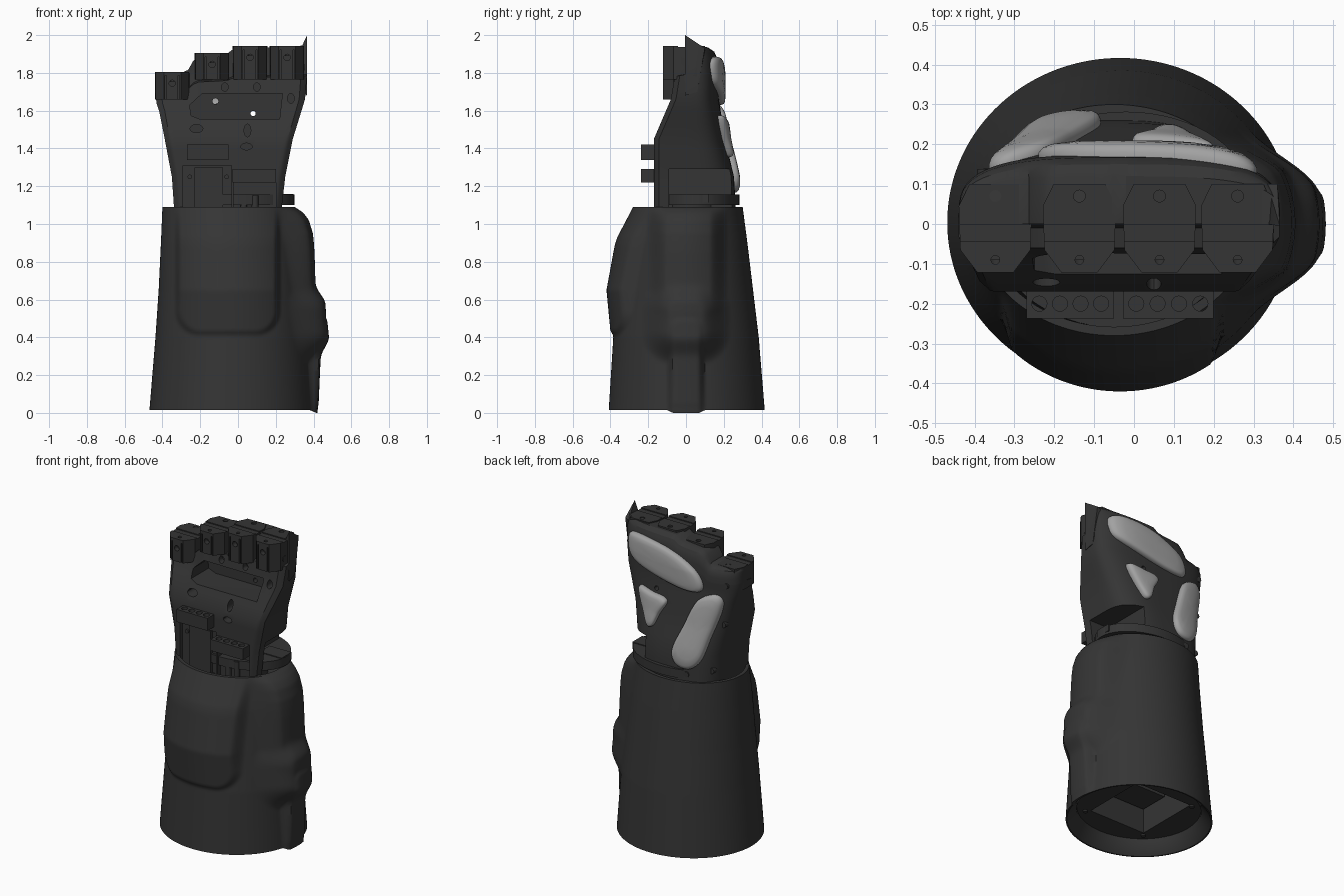
import bpy, bmesh, math
from mathutils import Vector, Matrix

if "Cube" in bpy.data.objects:
    bpy.data.objects.remove(bpy.data.objects["Cube"])


def material(name, v):
    m = bpy.data.materials.new(name)
    m.diffuse_color = (v, v, v, 1)
    m.use_nodes = True
    m.node_tree.nodes["Principled BSDF"].inputs["Base Color"].default_value = m.diffuse_color
    return m


DARK, LIGHT = material("dark_plastic", 0.035), material("grip_rubber", 0.36)


def finish(name, bm, mat=DARK, angle=32):
    bmesh.ops.recalc_face_normals(bm, faces=bm.faces)
    me = bpy.data.meshes.new(name)
    bm.to_mesh(me)
    bm.free()
    me.materials.append(mat)
    ob = bpy.data.objects.new(name, me)
    bpy.context.collection.objects.link(ob)
    smooth(me, angle)
    return ob


def smooth(me, angle=32):
    me.shade_smooth()
    me.set_sharp_from_angle(angle=math.radians(angle))


def loft(bm, rings, wrap=False):
    vs = [[bm.verts.new(p) for p in r] for r in rings]
    n = len(vs[0])
    for a, b in zip(vs, vs[1:] + (vs[:1] if wrap else [])):
        for i in range(n):
            j = (i + 1) % n
            bm.faces.new((a[i], a[j], b[j], b[i]))
    return vs


def prism(name, pts, lo, hi, axis='z'):
    put = (lambda a, b, t: (a, b, t)) if axis == 'z' else (lambda a, b, t: (a, t, b))
    bm = bmesh.new()
    vs = loft(bm, [[put(a, b, t) for a, b in pts] for t in (lo, hi)])
    bm.faces.new(vs[0])
    bm.faces.new(vs[1])
    return finish(name, bm)


def box(name, x0, x1, y0, y1, z0, z1):
    return prism(name, [(x0, y0), (x1, y0), (x1, y1), (x0, y1)], z0, z1)


def ellipse(cx, cy, rx, ry, n=24):
    return [(cx + rx * math.cos(2 * math.pi * i / n), cy + ry * math.sin(2 * math.pi * i / n)) for i in range(n)]


def cut(ob, cutters):
    for c in cutters:
        c.hide_render = True
        m = ob.modifiers.new("cut", 'BOOLEAN')
        m.operation, m.solver, m.object = 'DIFFERENCE', 'EXACT', c
    bpy.context.view_layer.update()
    me = bpy.data.meshes.new_from_object(ob.evaluated_get(bpy.context.evaluated_depsgraph_get()))
    ob.modifiers.clear()
    ob.data = me
    smooth(me)
    for c in cutters:
        bpy.data.objects.remove(c)


def table(rows, z):
    if z <= rows[0][0]:
        return rows[0][1:]
    for a, b in zip(rows, rows[1:]):
        if z <= b[0]:
            t = (z - a[0]) / (b[0] - a[0])
            return [p + (q - p) * t for p, q in zip(a[1:], b[1:])]
    return rows[-1][1:]


# Forearm sleeve: tapered tube with a raised front panel and side housing
SLEEVE = [(0, -.47, .40, -.41, .418), (.4, -.437, .375, -.385, .385), (.65, -.42, .35, -.355, .355),
          (.9, -.408, .325, -.32, .325), (1.09, -.40, .30, -.28, .30)]
PANEL = [(.40, .012), (.65, .066), (.88, .056), (.93, .05), (1.09, 0)]
COLUMN = [(.35, .03), (.6, .058), (.85, .075), (.95, .078), (1.02, .066), (1.06, .042), (1.09, 0)]
STEM = [(0, .018), (.05, .03), (.2, .046), (.33, .06), (.45, .06)]


def mask(u, v, cu, cv, hu, hv, r, soft):
    du, dv = abs(u - cu) - hu + r, abs(v - cv) - hv + r
    d = math.hypot(max(du, 0), max(dv, 0)) + min(max(du, dv), 0) - r
    t = min(max(.5 - d / soft, 0), 1)
    return t * t * (3 - 2 * t)


def sleeve_ring(z, inset=0.0, bumps=True, n=200):
    xl, xr, yf, yb = table(SLEEVE, z)
    cx, cy = (xl + xr) / 2, (yf + yb) / 2
    out = []
    for x, y in ellipse(cx, cy, (xr - xl) / 2 - inset, (yb - yf) / 2 - inset, n):
        zz = z
        if bumps and y < cy:
            y -= mask(x, z, -.055, .80, .265, .38, .12, .035) * table(PANEL, z)[0]
        if bumps and x > cx:
            stem = mask(y, z, 0, .15, .085, .35, .05, .035)
            col = mask(y, z, .01, .85, .165, .36, .08, .10) * table(COLUMN, z)[0]
            knob = mask(y, z, 0, .49, .16, .165, .11, .16) * .1
            x += (col ** 3 + knob ** 3 + (stem * table(STEM, z)[0]) ** 3) ** (1 / 3)
            zz -= stem * .015 if z < .02 else 0
        out.append((x, y, zz))
    return out


bm = bmesh.new()
rows = [sleeve_ring(.015 + 1.075 * i / 84) for i in range(85)]
rows += [sleeve_ring(z, d, False) for z, d in ((1.09, .022), (.6, .035), (.08, .06), (.015, .008))]
loft(bm, rows, True)
finish("forearm_sleeve", bm, angle=40)

# Inner core with an open pocket underneath
bm = bmesh.new()
v = loft(bm, [sleeve_ring(z, .04, False, 64) for z in (.1, .6, 1.0)])
bm.faces.new(v[0])
bm.faces.new(v[-1])
cut(finish("sleeve_core", bm), [box("c", -.24, .16, -.2, .22, 0, .8)])
box("pocket_unit", -.23, .0, -.19, .0, .25, .8)
for i in range(4):
    a = math.radians(45 + 90 * i)
    prism("core_screw", ellipse(-.035 + .31 * math.cos(a), .31 * math.sin(a), .014, .014, 12), .09, .11)

# Palm body: flat front, arched back, stepped top edge
PALM = [(1.03, -.335, .225, -.17, .265), (1.25, -.35, .25, -.17, .252), (1.45, -.388, .29, -.17, .205),
        (1.66, -.43, .355, -.08, .172), (1.78, -.44, .365, -.06, .172), (1.79, -.44, .365, -.01, .172),
        (1.88, -.44, .365, 0, .165), (1.92, -.44, .365, 0, .148), (1.94, -.437, .365, 0, .118)]
TOP = [(-.44, 1.8), (-.27, 1.805), (-.225, 1.885), (-.06, 1.9), (-.02, 1.93), (.3, 1.938), (.365, 1.95)]


def arch(x, z):
    xl, xr, yf, yb = table(PALM, z)
    u = min(abs((x - (xl + xr) / 2) / ((xr - xl) / 2)), 1)
    return .02 + (yb - .02) * (1 - u ** 3) ** (1 / 3)


def back_y(x, z):
    if z > 1.6:
        z = 1.6 + (z - 1.6) * .34 / (table(TOP, x)[0] - 1.6)
    return arch(x, z)


def palm_ring(z, n=40):
    xl, xr, yf, yb = table(PALM, z)
    c, h = (xl + xr) / 2, (xr - xl) / 2
    us = [-math.cos(math.pi * i / (n - 1)) for i in range(n)]
    pts = [(c + h * u, yf + max(0, abs(h * u) - h + .03) * .9) for u in us]
    pts += [(c + h * u * .9999, arch(c + h * u, z) + .002) for u in us[::-1]]
    warp = lambda x: z if z <= 1.6 else 1.6 + (z - 1.6) * (table(TOP, x)[0] - 1.6) / .34
    return [(x, y, warp(x)) for x, y in pts]


bm = bmesh.new()
zs = [1.03, 1.1, 1.18, 1.25, 1.32, 1.39, 1.45, 1.52, 1.6, 1.66, 1.72, 1.78, 1.79, 1.84, 1.88, 1.905, 1.92, 1.932, 1.94]
v = loft(bm, [palm_ring(z) for z in zs])
for r in (v[0], v[-1]):
    for i in range(39):
        bm.faces.new((r[i], r[i + 1], r[78 - i], r[79 - i]))
palm = finish("palm_body", bm)
window = [(-.20, 1.555), (.22, 1.555), (.235, 1.69), (-.19, 1.69), (-.255, 1.63), (-.25, 1.575)]
holes = [(-.12, 1.65, .016, .016), (.08, 1.585, .014, .014), (-.22, 1.505, .034, .022), (.05, 1.495, .018, .034),
         (.28, 1.665, .018, .026), (.045, 1.41, .03, .018), (.1, 1.725, .018, .022), (-.07, 1.725, .018, .022)]
cut(palm, [prism("c", window, -.3, .06, 'y'),
           box("c", -.29, -.035, -.3, -.145, 1.0, 1.31),
           box("c", -.025, .2, -.3, -.11, 1.0, 1.225),
           box("c", .12, .5, -.09, .4, 1.0, 1.29)]
    + [prism("c", ellipse(*h, 16), -.3, .3 if k < 2 else -.03, 'y') for k, h in enumerate(holes)])

# Pointed corner at the outer top edge
bm = bmesh.new()
for p in [(.366, -.005, 2.0), (.352, 0, 1.96), (.335, 0, 1.935), (.366, .04, 1.965), (.36, .1, 1.93),
          (.335, .1, 1.92), (.335, 0, 1.7), (.366, -.005, 1.68), (.362, .06, 1.7)]:
    bm.verts.new(p)
bmesh.ops.convex_hull(bm, input=bm.verts)
finish("corner_tip", bm)

# Four knuckle blocks with pin holes and a cross slot
for cx, zb, zt in ((-.348, 1.66, 1.805), (-.137, 1.765, 1.905), (.064, 1.765, 1.942), (.26, 1.765, 1.942)):
    half = [(.088, -.065), (.092, .045), (.065, .1)]
    prof = [(cx - .045, -.122), (cx + .045, -.122)] + [(cx + a, b) for a, b in half]
    prof += [(cx - a, b) for a, b in half[::-1]]
    k = prism("knuckle", prof, zb, zt)
    cut(k, [box("c", cx - .2, cx + .2, -.043, -.002, zt - .006, zt + .1),
            prism("c", ellipse(cx, .07, .015, .015, 16), zt - .08, zt + .1),
            prism("c", ellipse(cx, -.09, .011, .011, 16), zt - .05, zt + .1),
            prism("c", ellipse(cx, zt - .06, .017, .017, 16), -.2, -.09, 'y'),
            box("c", cx - .038, cx - .03, -.2, -.108, zb - .1, zt - .02),
            box("c", cx + .03, cx + .038, -.2, -.108, zb - .1, zt - .02)])

# Tendon guides on the front, each with four vertical holes
for x0, x1, z0, z1 in ((-.27, -.05, 1.34, 1.42), (-.028, .2, 1.22, 1.292)):
    g = box("tendon_guide", x0, x1, -.237, -.12, z0, z1)
    step = (x1 - x0) * .235
    cut(g, [prism("c", ellipse((x0 + x1) / 2 + step * (i - 1.5), -.2, .019, .019, 16), z0 - .1, z1 + .1)
            for i in range(4)])

# Cover plate in the front recess, wrist disk and thumb mount
box("recess_plate", -.23, -.08, -.162, -.12, 1.03, 1.3)
for x in (-.255, -.06):
    prism("recess_screw", ellipse(x, 1.25, .012, .012, 12), -.155, -.13, 'y')
prism("wrist_disk", ellipse(-.02, .06, .318, .222, 64), 1.10, 1.155)
prism("wrist_post", ellipse(-.04, .03, .2, .17, 48), .98, 1.11)
box("wrist_tab", .14, .295, .02, .12, 1.115, 1.16)
for x in (.03, .09):
    prism("wrist_rod", ellipse(x, -.14, .018, .018, 16), .99, 1.15)

# Small screws on the side and back
for x, z in ((-.375, 1.7), (-.31, 1.16), (-.18, 1.13), (-.36, 1.45)):
    y = back_y(x, z)
    prism("back_screw", ellipse(x, z, .018, .018, 16), y - .05, y + .006, 'y')
s = prism("side_screw", ellipse(0, 0, .018, .018, 16), -.03, .004)
s.data.transform(Matrix.Translation((.348, -.03, 1.83)) @ Matrix.Rotation(math.pi / 2, 4, 'Y'))


# Soft grip pads following the arched back
def spline(pts, k=10):
    P = [Vector(p) for p in pts]
    n, out = len(P), []
    for i in range(n):
        a, b, c, d = (P[(i + j) % n] for j in (-1, 0, 1, 2))
        for s in range(k):
            t = s / k
            out.append(.5 * (2 * b + (c - a) * t + (2 * a - 5 * b + 4 * c - d) * t * t + (3 * b - a - 3 * c + d) * t ** 3))
    return out


PADS = {
    "upper_pad": [(.295, 1.87), (.2, 1.885), (.0, 1.855), (-.17, 1.78), (-.235, 1.70), (-.22, 1.64),
                  (-.1, 1.635), (.1, 1.675), (.26, 1.73), (.305, 1.8)],
    "heel_pad": [(-.355, 1.62), (-.30, 1.635), (-.21, 1.58), (-.14, 1.42), (-.085, 1.27), (-.115, 1.185),
                 (-.2, 1.17), (-.265, 1.23), (-.31, 1.38), (-.36, 1.55)],
    "centre_pad": [(.19, 1.575), (.1, 1.56), (.02, 1.55), (-.005, 1.52), (.035, 1.45), (.07, 1.37),
                   (.11, 1.36), (.15, 1.43), (.2, 1.54)],
}
for name, pts in PADS.items():
    out = spline(pts)
    c = sum(out, Vector((0, 0))) / len(out)
    bm = bmesh.new()
    rings = []
    for k, h in ((.97, -.03), (1, .0), (1, .014), (.96, .026), (.88, .033), (.7, .037), (.4, .038), (.12, .038)):
        q = [c + (p - c) * k for p in out]
        rings.append([(p.x, back_y(p.x, p.y) + h, p.y) for p in q])
    v = loft(bm, rings)
    bm.faces.new(v[-1])
    finish(name, bm, LIGHT, 60)
